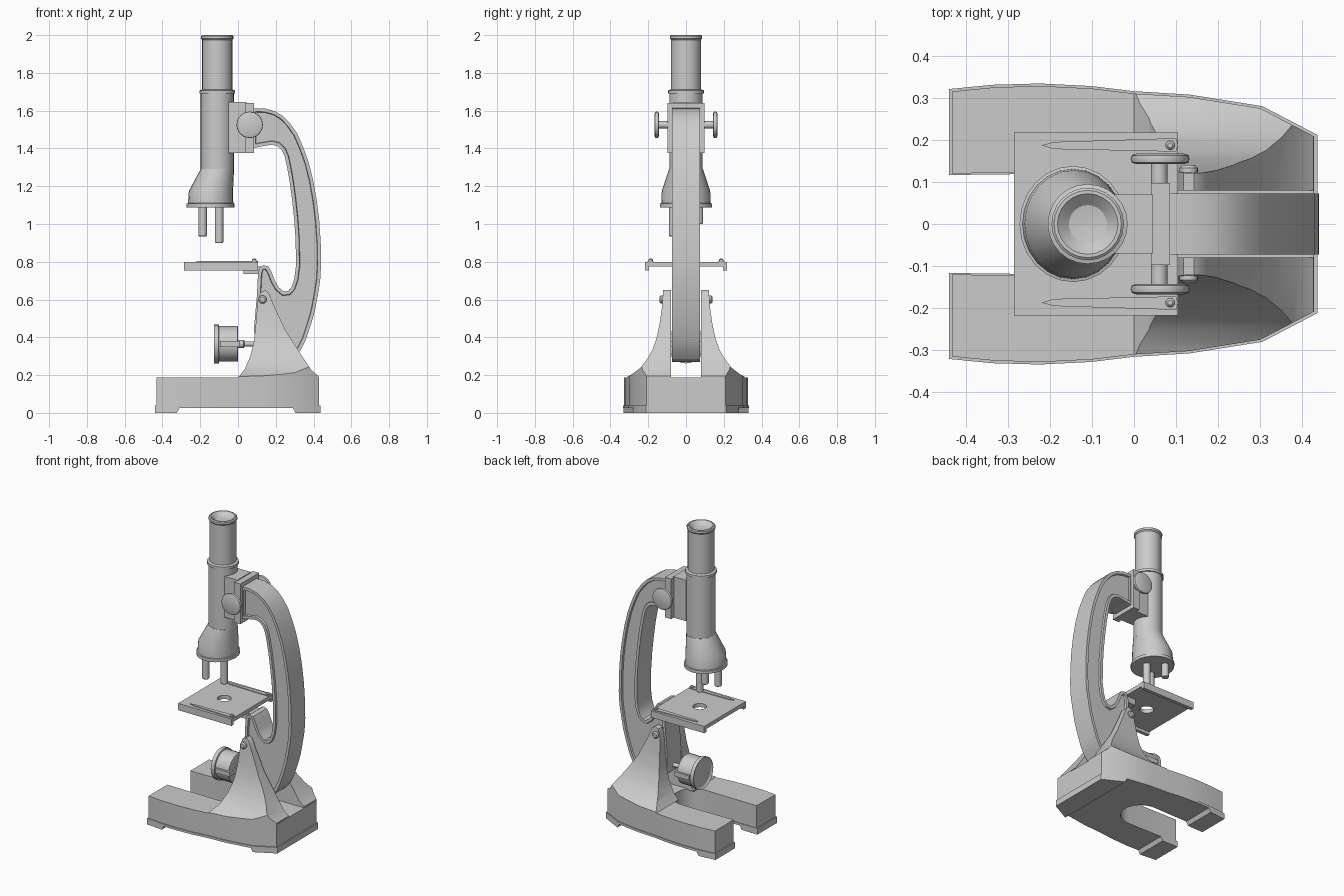
import bpy, bmesh
from math import sin, cos, pi

if "Cube" in bpy.data.objects:
    bpy.data.objects.remove(bpy.data.objects["Cube"])


def finish(name, bm, smooth=True):
    bmesh.ops.recalc_face_normals(bm, faces=bm.faces)
    me = bpy.data.meshes.new(name)
    bm.to_mesh(me)
    bm.free()
    ob = bpy.data.objects.new(name, me)
    bpy.context.collection.objects.link(ob)
    if smooth:
        shade(ob)
    return ob


def activate(ob):
    bpy.ops.object.select_all(action='DESELECT')
    ob.select_set(True)
    bpy.context.view_layer.objects.active = ob


def shade(ob):
    activate(ob)
    bpy.ops.object.shade_smooth_by_angle(angle=0.55)


def place(axis, u, v, t):
    return {'x': (t, u, v), 'y': (u, t, v), 'z': (u, v, t)}[axis]


def prism(name, pts, axis, a, b, inset=None, smooth=True):
    """Extrude a 2D profile along an axis; optionally recess both end faces."""
    bm = bmesh.new()
    lo = [bm.verts.new(place(axis, u, v, a)) for u, v in pts]
    hi = [bm.verts.new(place(axis, u, v, b)) for u, v in pts]
    caps = [bm.faces.new(lo[::-1]), bm.faces.new(hi)]
    n = len(pts)
    for i in range(n):
        j = (i + 1) % n
        bm.faces.new((lo[i], lo[j], hi[j], hi[i]))
    if inset:
        bmesh.ops.recalc_face_normals(bm, faces=bm.faces)
        bmesh.ops.inset_individual(bm, faces=caps, thickness=inset[0], depth=0, use_even_offset=True)
        bmesh.ops.inset_individual(bm, faces=caps, thickness=0.003, depth=-inset[1], use_even_offset=True)
    return finish(name, bm, smooth)


def box(name, x, y, z, smooth=False):
    return prism(name, [(x[0], y[0]), (x[1], y[0]), (x[1], y[1]), (x[0], y[1])], 'z', *z, smooth=smooth)


def loft(name, rings, axis='z', n=24):
    """Rings of (centre u, centre v, radius u, radius v, position along the axis)."""
    bm = bmesh.new()
    loops = [[bm.verts.new(place(axis, cu + ru * cos(2 * pi * i / n), cv + rv * sin(2 * pi * i / n), t))
              for i in range(n)] for cu, cv, ru, rv, t in rings]
    for p, q in zip(loops, loops[1:]):
        for i in range(n):
            j = (i + 1) % n
            bm.faces.new((p[i], p[j], q[j], q[i]))
    bm.faces.new(loops[0][::-1])
    bm.faces.new(loops[-1])
    return finish(name, bm)


def lathe(name, u, v, prof, axis='z', n=24):
    return loft(name, [(u, v, r, r, t) for r, t in prof], axis, n)


def boolean(ob, cutter, op):
    m = ob.modifiers.new('bool', 'BOOLEAN')
    m.operation, m.object, m.solver = op, cutter, 'EXACT'
    activate(ob)
    bpy.ops.object.modifier_apply(modifier=m.name)
    bpy.data.objects.remove(cutter)


# Horseshoe base: body, lower lip and cut-away between the feet
outer = [(-.432, .315), (-.33, .325), (-.22, .328), (-.10, .322), (0, .31), (.13, .302), (.30, .275), (.428, .208)]
slot = [(.07 - .125 + .125 * cos(a * pi / 12), .125 * sin(a * pi / 12)) for a in range(-6, 7)]
half = lambda k: [(x * k, y * k) for x, y in outer]
full = lambda k: half(k) + [(x, -y) for x, y in reversed(half(k))]


def horseshoe(k, s):
    o = half(k)
    end = o[0][0]
    return (o + [(x, -y) for x, y in reversed(o)] + [(end, -.12 * s)]
            + [(x, y * s) for x, y in slot] + [(end, .12 * s)])


prism('base_body', horseshoe(1, 1), 'z', .03, .187)
lip = prism('base_lip_and_feet', horseshoe(1.018, .97), 'z', 0, .04, smooth=False)
boolean(lip, prism('foot_cutter', [(-.33, -.01), (-.31, .025), (.29, .025), (.31, -.01)], 'y', -1, 1), 'DIFFERENCE')
shade(lip)

# Two flared uprights: front silhouette x side silhouette x base outline
front = [(0, .18), (0, .187), (.035, .23), (.065, .30), (.085, .38), (.095, .48), (.105, .6), (.118, .637),
         (.143, .65), (.163, .635), (.185, .58), (.25, .44), (.33, .315), (.39, .225), (.426, .195), (.426, .18)]
side = [(.08, .17), (.32, .17), (.32, .187), (.285, .205), (.24, .24), (.205, .285), (.175, .34), (.155, .40),
        (.14, .47), (.127, .56), (.12, .66), (.08, .66)]
for s, tag in ((1, 'back'), (-1, 'front')):
    up = prism('upright_' + tag, front, 'y', -.5, .5, smooth=False)
    boolean(up, prism('side_cutter', [(s * y, z) for y, z in side], 'x', -.6, .6), 'INTERSECT')
    boolean(up, prism('outline_cutter', full(1), 'z', .1, .8), 'INTERSECT')
    shade(up)
    # Pivot bolt
    lathe('pivot_bolt_' + tag, .13, .60, [(.022, s * .10), (.022, s * .133), (.014, s * .14)], 'y', 16)

# Curved arm with recessed sides
arm = [(.075, 1.613), (.14, 1.612), (.196, 1.597), (.24, 1.57), (.275, 1.533), (.313, 1.48), (.344, 1.41),
       (.373, 1.33), (.397, 1.236), (.416, 1.13), (.43, 1.02), (.438, .9), (.44, .785), (.435, .70),
       (.423, .626), (.407, .54), (.386, .467), (.36, .39), (.333, .334), (.29, .285), (.24, .27), (.15, .28),
       (.09, .33), (.085, .45), (.10, .62), (.106, .74), (.115, .77), (.135, .782), (.16, .775), (.178, .745),
       (.195, .70), (.215, .665), (.243, .642), (.265, .645), (.283, .665), (.298, .71), (.307, .78),
       (.305, .918), (.297, 1.03), (.286, 1.13), (.274, 1.22), (.26, 1.30), (.248, 1.355), (.233, 1.39),
       (.21, 1.412), (.18, 1.42), (.12, 1.41), (.075, 1.40)]
prism('arm', arm, 'y', -.073, .073, inset=(.018, .012))

# Focus bracket, housing, rod and knobs
box('focus_bracket', (-.05, .045), (-.07, .07), (1.375, 1.645))
box('focus_housing', (.04, .085), (-.097, .097), (1.375, 1.64))
lathe('focus_rod', .06, 1.525, [(.02, -.15), (.02, .15)], 'y', 16)
for s, tag in ((1, 'back'), (-1, 'front')):
    lathe('focus_knob_' + tag, .062, 1.525,
          [(.055, s * .142), (.068, s * .146), (.07, s * .155), (.068, s * .163), (.055, s * .168)], 'y')

# Tube with collar and dished eyepiece
lathe('tube', -.11, 0, [(.088, 1.26), (.088, 1.69), (.095, 1.69), (.095, 1.707), (.08, 1.712), (.08, 1.975),
                        (.086, 1.982), (.086, 1.995), (.08, 2.0), (.072, 2.0), (.045, 1.975), (.012, 1.97)])

# Flared nosepiece
loft('nosepiece', [(-.145, 0, .127, .138, 1.088), (-.145, 0, .127, .138, 1.108), (-.145, 0, .12, .131, 1.11),
                   (-.143, 0, .117, .128, 1.175), (-.11, 0, .088, .09, 1.29)])

# Three objectives of different lengths
for i, (x, y, z) in enumerate(((-.10, 0, .90), (-.187, -.068, .935), (-.187, .068, 1.0))):
    lathe('objective_%d' % (i + 1), x, y, [(.019, z), (.023, z + .006), (.023, 1.1)], n=16)

# Stage plate with light hole and turned-down edges
stage = box('stage', (-.285, .105), (-.217, .217), (.775, .80))
boolean(stage, lathe('hole_cutter', -.10, 0, [(.042, .7), (.042, .9)]), 'DIFFERENCE')
for s, tag in ((1, 'back'), (-1, 'front')):
    box('stage_edge_' + tag, (-.285, .105), sorted((s * .195, s * .217)), (.755, .78))
    # Slide clip and its screw
    clip = [(.10, .172), (.105, .187), (.10, .204), (-.19, .195), (-.22, .187), (-.19, .178)]
    prism('clip_' + tag, [(x, s * y) for x, y in clip], 'z', .799, .805)
    lathe('clip_screw_' + tag, .086, s * .187, [(.011, .80), (.011, .812), (.006, .817)], n=12)
box('stage_support', (.03, .13), (-.05, .05), (.735, .776))

# Mirror drum, fork and pin
lathe('mirror_drum', 0, .365, [(.09, -.118), (.103, -.127), (.103, -.102), (.094, -.10), (.094, -.002), (.088, 0)], 'x')
for s, tag in ((1, 'back'), (-1, 'front')):
    box('mirror_fork_' + tag, (-.095, .008), sorted((s * .09, s * .105)), (.35, .38))
box('mirror_crossbar', (-.002, .01), (-.105, .105), (.35, .38))
lathe('mirror_pin', 0, .365, [(.022, 0), (.022, .03), (.014, .035), (.014, .1)], 'x', 12)
